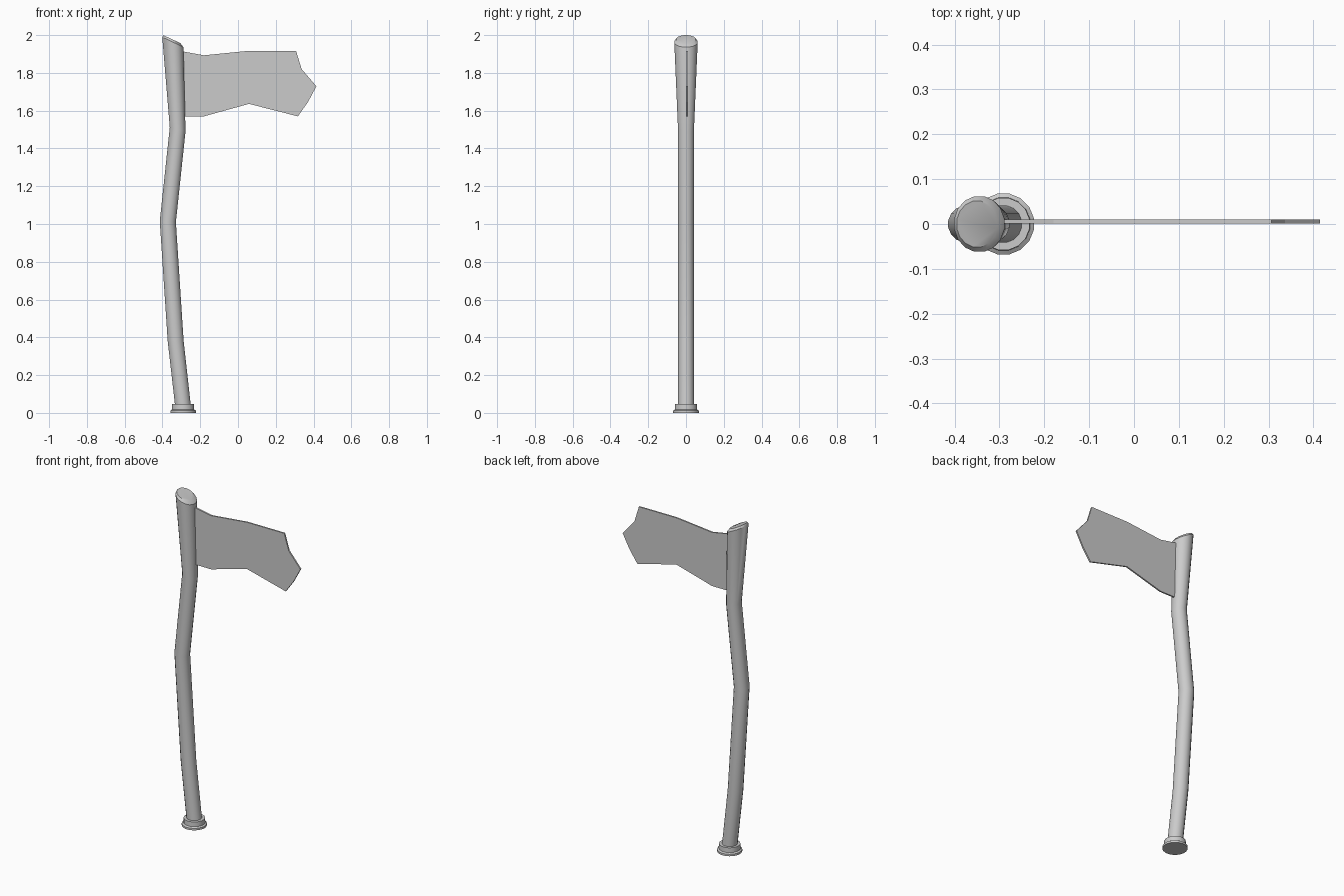
import bpy, bmesh, math

if "Cube" in bpy.data.objects:
    bpy.data.objects.remove(bpy.data.objects["Cube"])

SIDES = 16


def finish(name, bm, smooth):
    bmesh.ops.recalc_face_normals(bm, faces=bm.faces)
    mesh = bpy.data.meshes.new(name)
    bm.to_mesh(mesh)
    bm.free()
    obj = bpy.data.objects.new(name, mesh)
    bpy.context.collection.objects.link(obj)
    if smooth:
        bpy.ops.object.select_all(action='DESELECT')
        obj.select_set(True)
        bpy.context.view_layer.objects.active = obj
        bpy.ops.object.shade_smooth_by_angle(angle=math.radians(35))
    return obj


def loft(name, rings):
    """Each ring: left x, left z, right x, right z, half depth in y."""
    bm = bmesh.new()
    loops = []
    for lx, lz, rx, rz, ry in rings:
        loop = []
        for i in range(SIDES):
            a = 2 * math.pi * (i + 0.5) / SIDES
            t = (1 + math.cos(a)) / 2
            loop.append(bm.verts.new((lx + (rx - lx) * t, ry * math.sin(a),
                                      lz + (rz - lz) * t)))
        loops.append(loop)
    for a, b in zip(loops, loops[1:]):
        for i in range(SIDES):
            j = (i + 1) % SIDES
            bm.faces.new((a[i], a[j], b[j], b[i]))
    bm.faces.new(loops[0])
    bm.faces.new(loops[-1])
    return finish(name, bm, True)


# Curved handle, flaring to a slanted, softened top
loft("handle", [
    (-0.333, 0.03, -0.248, 0.03, 0.042),
    (-0.373, 0.38, -0.287, 0.38, 0.042),
    (-0.415, 1.015, -0.328, 1.01, 0.042),
    (-0.362, 1.512, -0.277, 1.49, 0.043),
    (-0.402, 1.99, -0.288, 1.936, 0.063),
    (-0.396, 2.0, -0.304, 1.957, 0.052),
])

# Stepped cap at the foot of the handle
cx = -0.291
loft("pommel", [(cx - r, z, cx + r, z, r) for r, z in
                ((0.069, 0.0), (0.069, 0.012), (0.060, 0.018), (0.059, 0.046))])

# Thin flat blade, cut from one outline
outline = [(-0.30, 1.915), (-0.18, 1.893), (0.058, 1.917), (0.307, 1.917),
           (0.337, 1.82), (0.415, 1.729), (0.37, 1.645), (0.317, 1.57),
           (0.058, 1.636), (-0.18, 1.57), (-0.30, 1.57)]
bm = bmesh.new()
face = bm.faces.new([bm.verts.new((x, 0.001, z)) for x, z in outline])
ext = bmesh.ops.extrude_face_region(bm, geom=[face], use_keep_orig=True)
moved = [v for v in ext["geom"] if isinstance(v, bmesh.types.BMVert)]
bmesh.ops.translate(bm, verts=moved, vec=(0, 0.009, 0))
finish("blade", bm, False)
